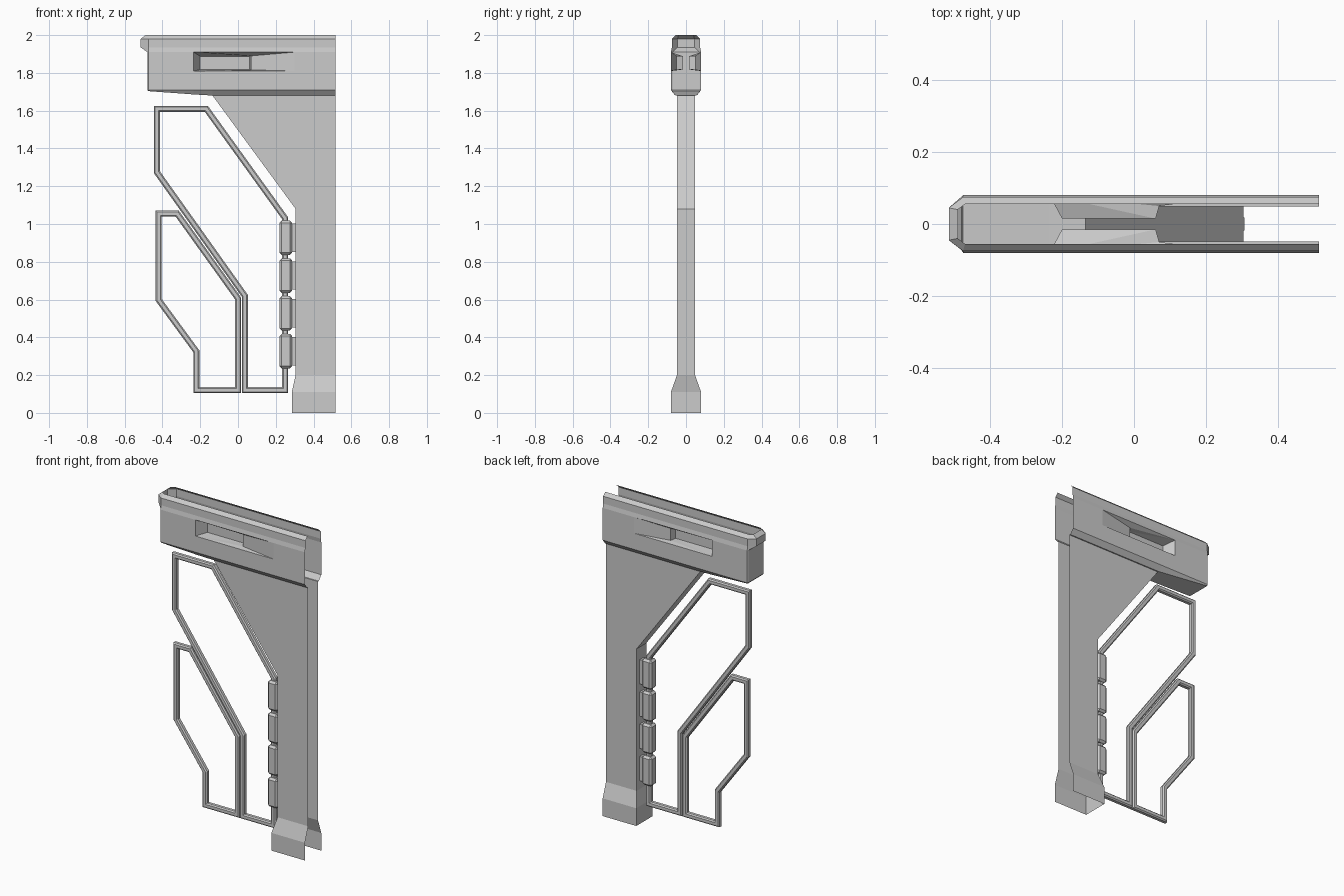
import bpy, bmesh
from mathutils import Vector

old = bpy.data.objects.get("Cube")
if old:
    bpy.data.objects.remove(old, do_unlink=True)

GREY = (0.6, 0.6, 0.6, 1)
metal = bpy.data.materials.new("light_grey")
metal.use_nodes = True
metal.diffuse_color = GREY
metal.node_tree.nodes["Principled BSDF"].inputs["Base Color"].default_value = GREY
END = 0.515


def finish(name, bm, recalc=False):
    if recalc:
        bmesh.ops.recalc_face_normals(bm, faces=bm.faces)
    mesh = bpy.data.meshes.new(name)
    bm.to_mesh(mesh)
    bm.free()
    mesh.materials.append(metal)
    obj = bpy.data.objects.new(name, mesh)
    bpy.context.collection.objects.link(obj)
    return obj


def loft(bm, rings, skip=lambda i, j: False):
    """Join open rings, listed top to bottom, into a shell."""
    vs = [[bm.verts.new(p) for p in ring] for ring in rings]
    for i in range(len(vs) - 1):
        for j in range(len(vs[0]) - 1):
            if not skip(i, j):
                bm.faces.new((vs[i][j], vs[i][j + 1], vs[i + 1][j + 1], vs[i + 1][j]))
    return vs


def mirrored_ring(half):
    """Front half of a ring followed by its copy on the back."""
    return half + [(x, -y, z) for x, y, z in reversed(half)]


# Beam: open channel with a chamfered nose at the free end
SLOT_L, SLOT_R, GUSSET = -0.235, 0.3, -0.135
SLOT_TOP, SLOT_LOW = 1.91, 1.81
levels = [  # z, half depth, nose x, corner x, nose half depth
    (2.0, 0.055, -0.49, -0.47, 0.04),
    (1.98, 0.075, END * -1, -0.475, 0.045),
    (1.935, 0.075, END * -1, -0.475, 0.045),
    (SLOT_TOP, 0.08, -0.48, -0.475, 0.072),
    (SLOT_LOW, 0.08, -0.48, -0.475, 0.072),
    (1.71, 0.08, -0.48, -0.475, 0.072),
]
rings = []
for z, y, nose, corner, ny in levels:
    half = [(x, -y, z) for x in (END, SLOT_R, GUSSET, SLOT_L, corner)]
    rings.append(mirrored_ring(half + [(nose, -ny, z)]))
base = [(x, -0.055, 1.68) for x in (END, SLOT_R, GUSSET)]
base += [(SLOT_L, -0.062, 1.686), (-0.47, -0.075, 1.703), (-0.475, -0.068, 1.703)]
rings.append(mirrored_ring(base))

bm = bmesh.new()
vs = loft(bm, rings, lambda i, j: i == 3 and j in (1, 2, 8, 9))
low = vs[-1]
for k in (2, 3, 4):  # floor of the channel
    bm.faces.new((low[k], low[k + 1], low[10 - k], low[11 - k]))

# Recessed slots on both faces: deep pocket, step and shallow ramp
pocket = [  # x, depth from centre, top, bottom
    (SLOT_L, 0.08, SLOT_TOP, SLOT_LOW),
    (-0.2, 0.015, 1.888, 1.818),
    (0.06, 0.015, 1.888, 1.818),
    (0.07, 0.05, 1.89, 1.816),
    (SLOT_R, 0.08, SLOT_TOP, SLOT_LOW),
]
for side in (-1, 1):
    top = [bm.verts.new((x, side * y, t)) for x, y, t, b in pocket]
    bot = [bm.verts.new((x, side * y, b)) for x, y, t, b in pocket]
    faces = [bm.faces.new((top[i], bot[i], bot[i + 1], top[i + 1])) for i in range(4)]
    for row, flip in ((top, False), (bot, True)):
        for tri in ((0, 1, 2), (0, 2, 3), (0, 3, 4)):
            f = bm.faces.new([row[k] for k in tri])
            if flip:
                f.normal_flip()
            faces.append(f)
    if side > 0:
        for f in faces:
            f.normal_flip()
bmesh.ops.remove_doubles(bm, verts=bm.verts, dist=0.0005)
finish("beam", bm)

# Column with sloping gusset above and flared foot below
bm = bmesh.new()
column = [  # z, edge x, half depth
    (1.68, GUSSET, 0.048), (1.08, 0.305, 0.048), (0.2, 0.305, 0.048),
    (0.11, 0.285, 0.08), (0, 0.285, 0.08),
]
loft(bm, [mirrored_ring([(END, -y, z), (x, -y, z)]) for z, x, y in column])
# Narrow ledges closing the beam underside beside the column
for s in (-1, 1):
    ledge = [(GUSSET, s * 0.055), (END, s * 0.055), (END, s * 0.048), (GUSSET, s * 0.048)]
    f = bm.faces.new([bm.verts.new((x, y, 1.68)) for x, y in ledge])
    f.normal_update()
    if f.normal.z > 0:
        f.normal_flip()
finish("column", bm)


# Closed tube frames with a chamfered square section
def tube_frame(name, path, half=0.016, cut=0.007):
    pts = [Vector(p) for p in path]
    inner = half - cut
    section = [(half, inner), (inner, half), (-inner, half), (-half, inner),
               (-half, -inner), (-inner, -half), (inner, -half), (half, -inner)]
    bm = bmesh.new()
    loops = []
    for i, p in enumerate(pts):
        a = (p - pts[i - 1]).normalized()
        b = (pts[(i + 1) % len(pts)] - p).normalized()
        na, nb = Vector((-a.y, a.x)), Vector((-b.y, b.x))
        miter = (na + nb) / (1 + na.dot(nb))
        loops.append([bm.verts.new((p.x + miter.x * u, v, p.y + miter.y * u))
                      for u, v in section])
    for i, ring in enumerate(loops):
        nxt = loops[(i + 1) % len(loops)]
        for k in range(8):
            bm.faces.new((ring[k], ring[(k + 1) % 8], nxt[(k + 1) % 8], nxt[k]))
    finish(name, bm, True)


tube_frame("upper_frame", [(-0.43, 1.61), (-0.168, 1.61), (0.25, 1.03), (0.25, 0.12),
                           (0.036, 0.12), (0.036, 0.62), (-0.43, 1.275)])
tube_frame("lower_frame", [(-0.42, 1.055), (-0.322, 1.055), (0.001, 0.605), (0.001, 0.12),
                           (-0.22, 0.12), (-0.22, 0.325), (-0.42, 0.598)])


# Hinge knuckles with mounting plates against the column
def block(name, centre, size, chamfer):
    bm = bmesh.new()
    bmesh.ops.create_cube(bm, size=1)
    for v in bm.verts:
        v.co = Vector(c + s * k for c, s, k in zip(centre, size, v.co))
    if chamfer:
        bmesh.ops.bevel(bm, geom=bm.edges[:], offset=chamfer, segments=1, affect='EDGES')
    finish(name, bm, True)


for n in range(4):
    z = 0.927 - n * 0.2
    block(f"hinge_knuckle_{n + 1}", (0.253, 0, z), (0.068, 0.06, 0.182), 0.012)
    block(f"hinge_plate_{n + 1}", (0.293, 0, z), (0.028, 0.036, 0.15), 0)
